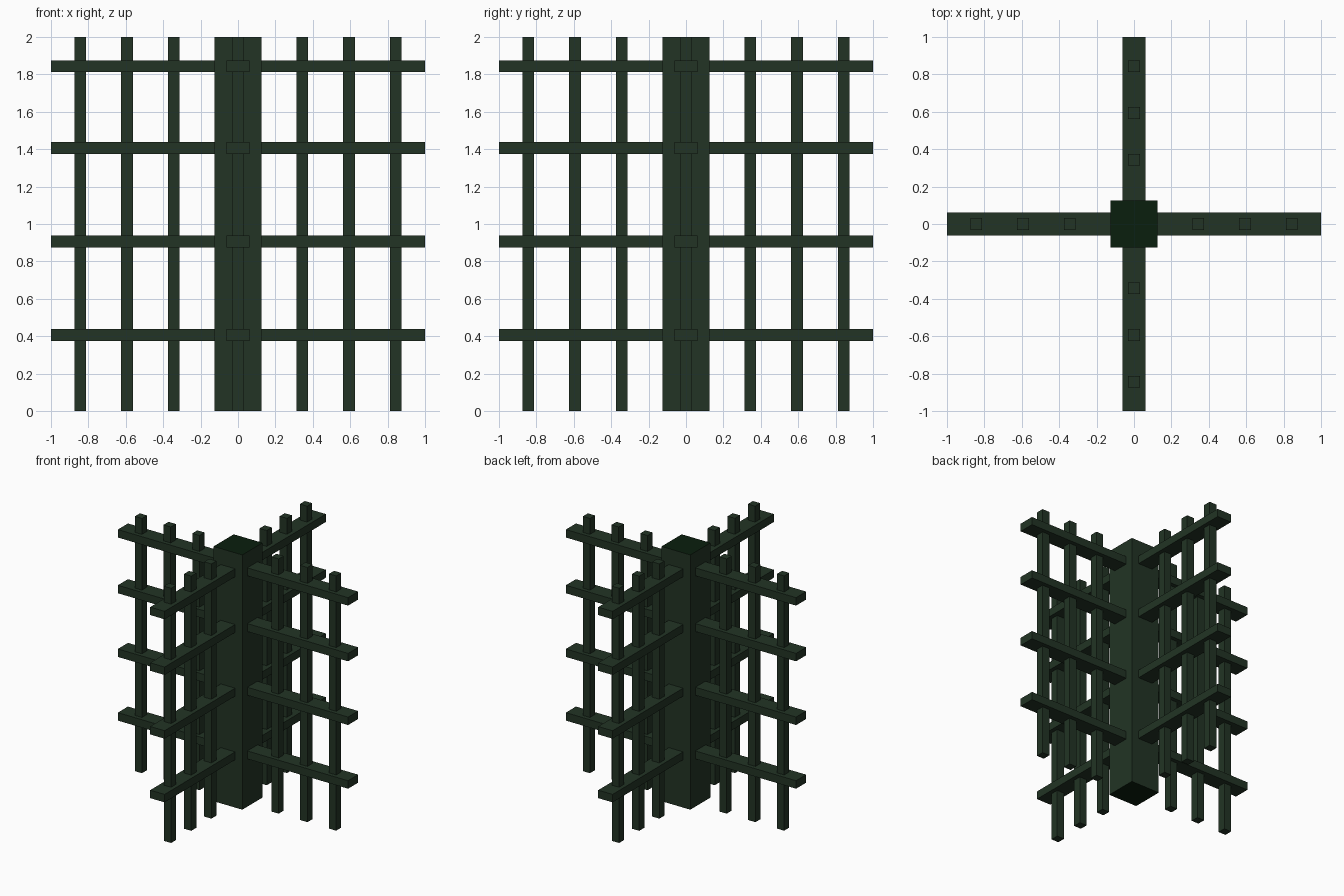
import bpy
import math
from mathutils import Matrix, Vector

cube = bpy.data.objects.get("Cube")
if cube:
    bpy.data.objects.remove(cube, do_unlink=True)


def material(name, colour):
    m = bpy.data.materials.new(name)
    m.use_nodes = True
    m.diffuse_color = (*colour, 1)
    bsdf = next(n for n in m.node_tree.nodes if n.type == 'BSDF_PRINCIPLED')
    bsdf.inputs["Base Color"].default_value = (*colour, 1)
    return m


GREEN = material("dark green", (0.016, 0.034, 0.018))
DEEP = material("deep green", (0.003, 0.013, 0.004))


def box(name, centre, size, turn=0.0):
    """Box placed along +x, then turned about the vertical axis."""
    bpy.ops.mesh.primitive_cube_add(size=1)
    ob = bpy.context.object
    ob.name = ob.data.name = name
    place = Matrix.Translation(Vector(centre)) @ Matrix.Diagonal((*size, 1))
    ob.data.transform(Matrix.Rotation(turn, 4, 'Z') @ place)
    ob.data.materials.append(GREEN)
    return ob


U = 1 / 16  # bar thickness

# Central post with darker end faces
post = box("post", (0, 0, 1), (4 * U, 4 * U, 2))
post.data.materials.append(DEEP)
for face in post.data.polygons:
    if abs(face.normal.z) > 0.9:
        face.material_index = 1

# Four lattice wings around the post
for i, side in enumerate(("left", "back", "right", "front")):
    turn = i * math.pi / 2
    for n, z in enumerate((6.5, 14.5, 22.5, 29.5), 1):
        box(f"{side}_rail_{n}", (9 * U, 0, z * U), (14 * U, 2 * U, U), turn)
    for n, x in enumerate((5.5, 9.5, 13.5), 1):
        box(f"{side}_upright_{n}", (x * U, 0, 1), (U, U, 2), turn)
